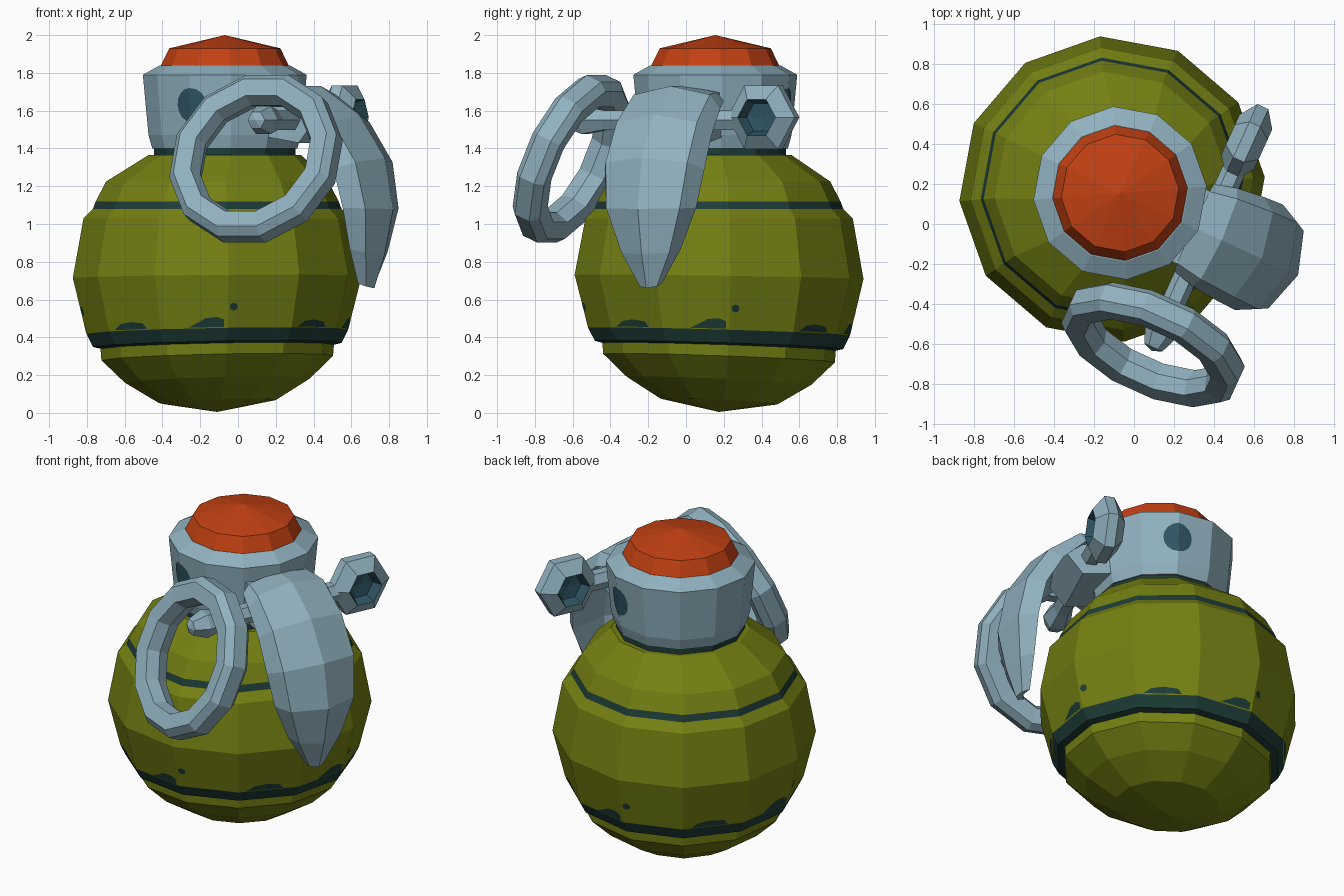
import bpy, bmesh, math
from mathutils import Vector

if "Cube" in bpy.data.objects:
    bpy.data.objects.remove(bpy.data.objects["Cube"])


def material(name, rgb):
    m = bpy.data.materials.new(name)
    m.diffuse_color = (*rgb, 1)
    m.use_nodes = True
    m.node_tree.nodes["Principled BSDF"].inputs["Base Color"].default_value = m.diffuse_color
    return m


GREEN = material("olive_green", (0.175, 0.215, 0.006))
STEEL = material("blue_grey_metal", (0.28, 0.44, 0.52))
ORANGE = material("orange_red", (0.54, 0.052, 0.006))
DARK = material("dark_teal", (0.012, 0.045, 0.038))
HOLE = material("hole_blue", (0.028, 0.09, 0.125))

SIDES, PHASE = 12, math.radians(4.5)


def make(name, bm, mats):
    me = bpy.data.meshes.new(name)
    bm.to_mesh(me)
    bm.free()
    for m in mats:
        me.materials.append(m)
    ob = bpy.data.objects.new(name, me)
    bpy.context.collection.objects.link(ob)
    return ob


def skin(name, loops, mats, index=None, cyclic=False, caps=False):
    """Join rings of points with quads; index gives the material of each band."""
    bm = bmesh.new()
    rings = [[bm.verts.new(p) for p in loop] for loop in loops]
    n = len(rings[0])
    for i in range(len(rings) - (0 if cyclic else 1)):
        a, b = rings[i], rings[(i + 1) % len(rings)]
        for j in range(n):
            k = (j + 1) % n
            f = bm.faces.new((a[j], a[k], b[k], b[j]))
            f.material_index = index[i] if index else 0
    if caps:
        bm.faces.new(rings[0])
        bm.faces.new(rings[-1])
    bmesh.ops.remove_doubles(bm, verts=bm.verts, dist=1e-5)
    bmesh.ops.recalc_face_normals(bm, faces=bm.faces)
    return make(name, bm, mats)


# Upright parts: slightly offset axis, and a small lean in the lower body
def upright(a, r, z):
    cx, cy = (-0.11, 0.175) if z < 1.3 else (-0.07, 0.155)
    x, y = r * math.cos(a), r * math.sin(a)
    lean = max(0, 1 - z)
    return Vector((cx + x, cy + y, z + lean * (0.03 * x - 0.05 * y)))


def lathe(name, profile, mats, index=None, n=SIDES, phase=PHASE, place=upright):
    loops = [[place(phase + math.tau * j / n, r, z) for j in range(n)]
             for r, z in profile]
    return skin(name, loops, mats, index)


lathe("body", [(0, 0.005), (0.31, 0.06), (0.49, 0.17), (0.615, 0.29), (0.62, 0.35),
               (0.66, 0.36), (0.695, 0.43), (0.767, 0.72), (0.71, 1.03), (0.66, 1.08),
               (0.645, 1.12), (0.59, 1.225), (0.405, 1.365), (0, 1.37)],
      [GREEN, DARK], [0, 0, 0, 0, 1, 1, 0, 0, 0, 1, 0, 0, 0])
lathe("collar", [(0, 1.35), (0.375, 1.35), (0.375, 1.42), (0, 1.42)], [DARK])
lathe("neck", [(0, 1.40), (0.385, 1.40), (0.405, 1.47), (0.435, 1.79), (0.345, 1.84),
               (0, 1.84)], [STEEL])
lathe("cap", [(0, 1.835), (0.342, 1.835), (0.295, 1.93), (0, 2.0)], [ORANGE])


# Painted marks: flat plates just above the facets
def on_facet(a, z, lower, upper, lift=0.004):
    f = (z - lower[1]) / (upper[1] - lower[1])
    r = lower[0] + f * (upper[0] - lower[0])
    step = math.tau / SIDES
    mid = PHASE + (math.floor((a - PHASE) / step) + 0.5) * step
    return upright(a, r * math.cos(step / 2) / math.cos(a - mid) + lift, z)


def plates(name, polygons, mat, lower, upper):
    bm = bmesh.new()
    for poly in polygons:
        bm.faces.new([bm.verts.new(on_facet(math.radians(a), z, lower, upper))
                      for a, z in poly])
    return make(name, bm, [mat])


def disc(a, z, ra, rz, start=0, end=360, n=8):
    return [(a + ra * math.cos(math.radians(start + (end - start) * i / n)),
             z + rz * math.sin(math.radians(start + (end - start) * i / n)))
            for i in range(n + (end - start < 360))]


marks = []
for turn in range(0, 360, 90):
    marks += [[(a + turn, z) for a, z in poly] for poly in (
        [(-103, 0.435), (-87, 0.435), (-87, 0.475), (-90, 0.49), (-95, 0.485), (-98, 0.465)],
        [(-142, 0.435), (-123, 0.435), (-125, 0.465), (-132, 0.475), (-138, 0.465)],
        disc(-83, 0.545, 1.8, 0.022))]
plates("body_chips", marks, DARK, (0.695, 0.43), (0.767, 0.72))

eps = 0.01
holes = []
for a in (64.5, -115.5):
    holes += [disc(a + eps, 1.63, 12, 0.09, -90, 90), disc(a - eps, 1.63, 12, 0.09, 90, 270)]
# full discs wrap over a neck edge, so each is two halves
plates("neck_holes", holes, HOLE, (0.405, 1.47), (0.435, 1.79))


# Lever frame: s runs outwards, w runs sideways along the pin
OUT, SIDE, UP = Vector((0.91, -0.414, 0)), Vector((0.414, 0.91, 0)), Vector((0, 0, 1))


def frame(s, w, z):
    return Vector((-0.07, 0.15, 0)) + OUT * s + SIDE * w + UP * z


# Curved lever: outward stations as (s, z, half width, normal angle, depth)
loops = []
for s, z, hw, ang, dep in ((0.40, 1.73, 0.24, 95, 0.5), (0.56, 1.73, 0.27, 72, 0.8),
                           (0.78, 1.58, 0.285, 42, 1), (0.93, 1.35, 0.29, 20, 1.1),
                           (0.98, 1.08, 0.26, -2, 1.1), (0.93, 0.84, 0.17, -12, 0.8),
                           (0.87, 0.66, 0.06, -20, 0.45)):
    c, h = math.cos(math.radians(ang)), math.sin(math.radians(ang))
    loops.append([frame(s - c * d * dep, w * hw, z - h * d * dep) for w, d in
                  ((-1, 0.16), (-0.82, 0.06), (0, 0), (0.82, 0.06), (1, 0.16), (0, 0.09))])
skin("lever", loops, [STEEL], caps=True)

# Bracket joining the lever to the neck
section = ((0.28, 1.47), (0.28, 1.70), (0.5, 1.69), (0.64, 1.58), (0.52, 1.43))
skin("lever_bracket", [[frame(s, w, z) for s, z in section] for w in (-0.2, 0.2)],
     [STEEL], caps=True)

# Pin with a tapered front end
lathe("pin", [(0, -0.65), (0.05, -0.63), (0.085, -0.54), (0.06, -0.42), (0.06, 0.36), (0, 0.36)],
      [STEEL], n=6, phase=0,
      place=lambda a, r, h: frame(0.47 + r * math.cos(a), h, 1.55 + r * math.sin(a)))

# Six-sided eye with dark recesses at the back end of the pin
lathe("pin_eye", [(0, 0.02), (0.085, 0.03), (0.11, 0.09), (0.195, 0.03), (0.195, -0.03),
                  (0.11, -0.09), (0.085, -0.03), (0, -0.02)],
      [STEEL, HOLE], [1, 1, 0, 0, 0, 1, 1], n=6, phase=0,
      place=lambda a, r, h: frame(0.47 + h, 0.5 + r * math.cos(a), 1.565 + r * math.sin(a)))

# Pull ring: hangs tilted in front of the pin
rise = (SIDE * 0.4 + UP * 0.92).normalized()
normal = OUT.cross(rise).normalized()
centre = Vector((0.095, -0.605, 1.345))
ring = []
for r, h in ((0.48, 0.045), (0.44, 0.085), (0.345, 0.075), (0.32, 0), (0.345, -0.075),
             (0.44, -0.085), (0.48, -0.045)):
    ring.append([centre + normal * h + (OUT * math.cos(a) + rise * math.sin(a)) * r
                 for a in (math.tau * (j + 0.5) / 12 for j in range(12))])
skin("pull_ring", ring, [STEEL], cyclic=True)
